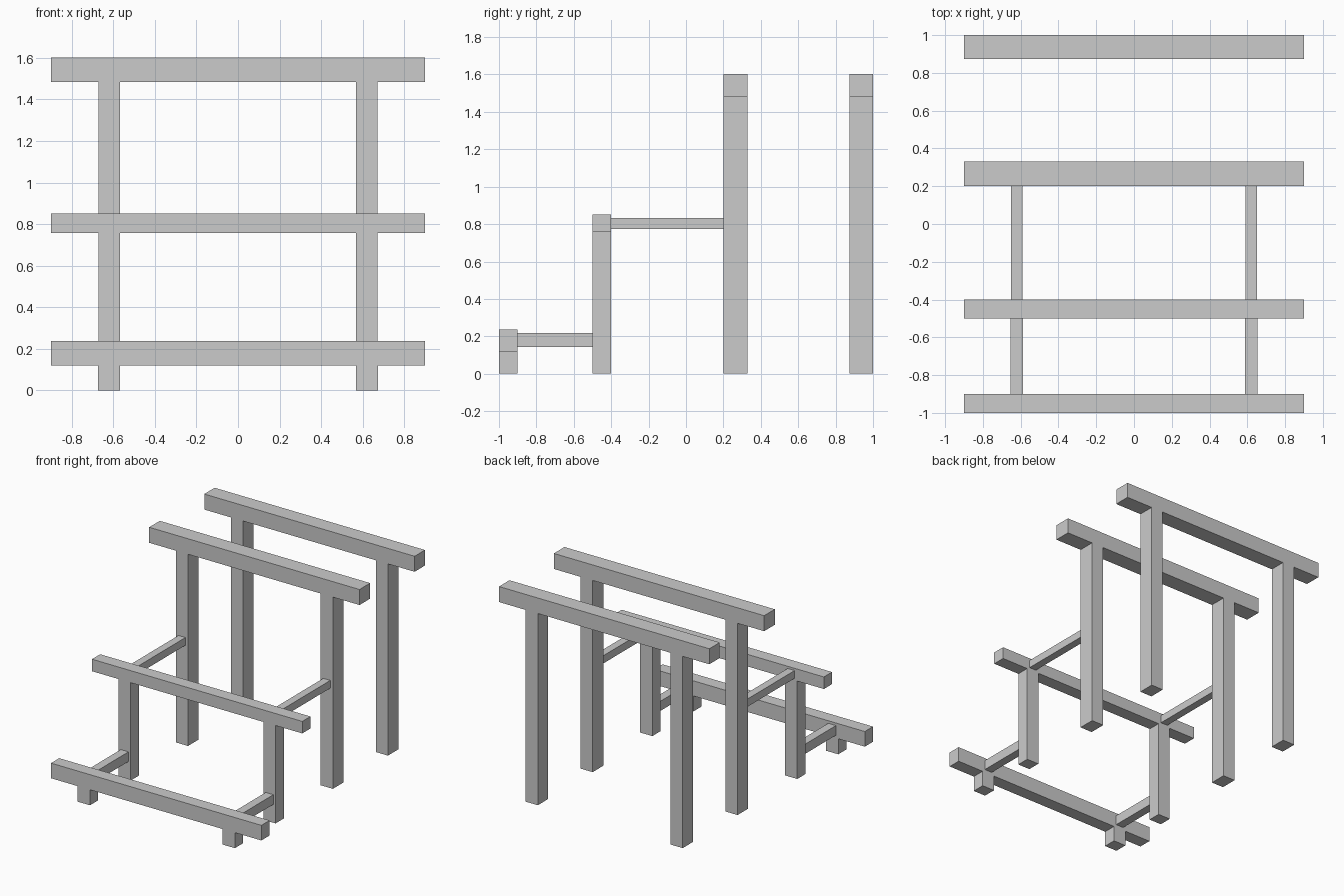
import bpy
import bmesh

if "Cube" in bpy.data.objects:
    bpy.data.objects.remove(bpy.data.objects["Cube"])


def add_box(bm, x, y, z):
    """Add a box spanning the given (min, max) ranges."""
    size = [b - a for a, b in (x, y, z)]
    mid = [(a + b) / 2 for a, b in (x, y, z)]
    for v in bmesh.ops.create_cube(bm, size=1)["verts"]:
        v.co = [c * s + m for c, s, m in zip(v.co, size, mid)]


def make_part(name, x, y, z, mirrored=False):
    bm = bmesh.new()
    add_box(bm, x, y, z)
    mesh = bpy.data.meshes.new(name)
    bm.to_mesh(mesh)
    bm.free()
    obj = bpy.data.objects.new(name, mesh)
    bpy.context.collection.objects.link(obj)
    if mirrored:
        obj.modifiers.new("mirror", "MIRROR").use_axis[0] = True


POST_X = 0.62    # post and rail centre line
HALF_BEAM = 0.9  # half beam length

# Frames: name, y range, beam z range, post width
frames = [
    ("front_low", (-1.0, -0.9), (0.12, 0.237), 0.106),
    ("middle", (-0.5, -0.4), (0.757, 0.85), 0.104),
    ("tall_inner", (0.2, 0.33), (1.483, 1.603), 0.104),
    ("tall_back", (0.873, 1.0), (1.483, 1.603), 0.104),
]
for name, y, z, width in frames:
    make_part(name + "_beam", (-HALF_BEAM, HALF_BEAM), y, z)
    make_part(name + "_posts", (POST_X - width / 2, POST_X + width / 2),
              y, (0, z[0]), mirrored=True)

# Rails joining the first three frames: name, width, y range, z range
rails = [
    ("lower_rails", 0.066, (-0.9, -0.5), (0.142, 0.217)),
    ("upper_rails", 0.06, (-0.4, 0.2), (0.773, 0.833)),
]
for name, width, y, z in rails:
    make_part(name, (POST_X - width / 2, POST_X + width / 2), y, z, mirrored=True)
